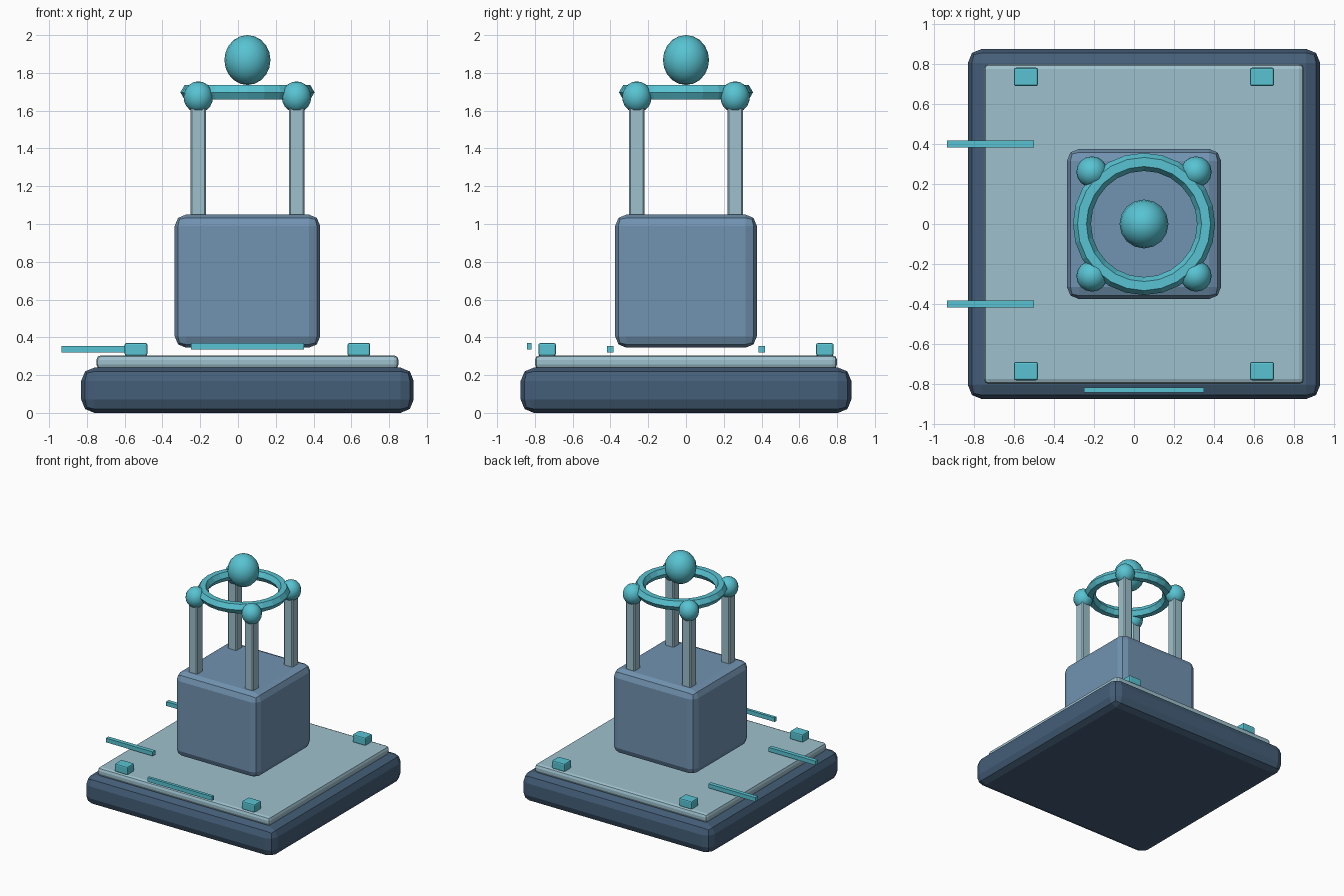
import bpy
import math

if "Cube" in bpy.data.objects:
    bpy.data.objects.remove(bpy.data.objects["Cube"])

CX = 0.05  # centre line of the main body


def material(name, rgb):
    lin = [((c / 255 + 0.055) / 1.055) ** 2.4 for c in rgb]
    m = bpy.data.materials.new(name)
    m.diffuse_color = (*lin, 1)
    m.use_nodes = True
    m.node_tree.nodes["Principled BSDF"].inputs["Base Color"].default_value = m.diffuse_color
    return m


NAVY = material("dark slate blue", (68, 94, 120))
PALE = material("pale grey teal", (158, 193, 205))
STEEL = material("steel blue", (113, 147, 177))
CYAN = material("cyan", (88, 195, 210))


def finish(name, mat):
    ob = bpy.context.object
    ob.name = name
    ob.data.materials.append(mat)
    return ob


def box(name, mat, lo, hi, bevel=0.0, segments=2):
    """Box between two corners, with optionally rounded edges."""
    centre = [(a + b) / 2 for a, b in zip(lo, hi)]
    bpy.ops.mesh.primitive_cube_add(size=1, location=centre)
    ob = finish(name, mat)
    ob.scale = [b - a for a, b in zip(lo, hi)]
    bpy.ops.object.transform_apply(location=False, rotation=False, scale=True)
    if bevel:
        mod = ob.modifiers.new("rounded edges", "BEVEL")
        mod.width = bevel
        mod.segments = segments
    return ob


def ball(name, mat, loc, r, rz):
    bpy.ops.mesh.primitive_uv_sphere_add(segments=16, ring_count=10, radius=1, location=loc)
    ob = finish(name, mat)
    ob.scale = (r, r, rz)
    bpy.ops.object.transform_apply(location=False, rotation=False, scale=True)
    bpy.ops.object.shade_smooth()


# Base slab, upper plate and body block
box("base", NAVY, (-0.83, -0.875, 0), (0.93, 0.875, 0.24), 0.07)
box("plate", PALE, (-0.75, -0.80, 0.232), (0.85, 0.80, 0.305), 0.025)
box("body", STEEL, (-0.335, -0.375, 0.345), (0.435, 0.375, 1.05), 0.06)

# Four posts with ball caps, and four corner blocks on the plate
for sx in (-1, 1):
    for sy in (-1, 1):
        x, y = CX + sx * 0.26, sy * 0.26
        box("post", PALE, (x - 0.041, y - 0.041, 1.0), (x + 0.041, y + 0.041, 1.67), 0.008, 1)
        ball("post_cap", CYAN, (x, y, 1.672), 0.078, 0.083)
        x, y = CX + sx * 0.59, sy * 0.735
        box("corner_block", CYAN, (x - 0.06, y - 0.046, 0.302), (x + 0.06, y + 0.046, 0.37), 0.01)

# Ring on top of the posts
bpy.ops.mesh.primitive_torus_add(location=(CX, 0, 1.697), major_segments=24, minor_segments=6,
                                 major_radius=0.31, minor_radius=0.045)
finish("ring", CYAN)

# Top ball
ball("top_ball", CYAN, (CX, 0, 1.868), 0.122, 0.132)

# Two side bars and the front bar
for y in (-0.4, 0.4):
    box("side_bar", CYAN, (-0.935, y - 0.017, 0.32), (-0.5, y + 0.017, 0.355))
box("front_bar", CYAN, (-0.25, -0.843, 0.335), (0.35, -0.818, 0.37))
